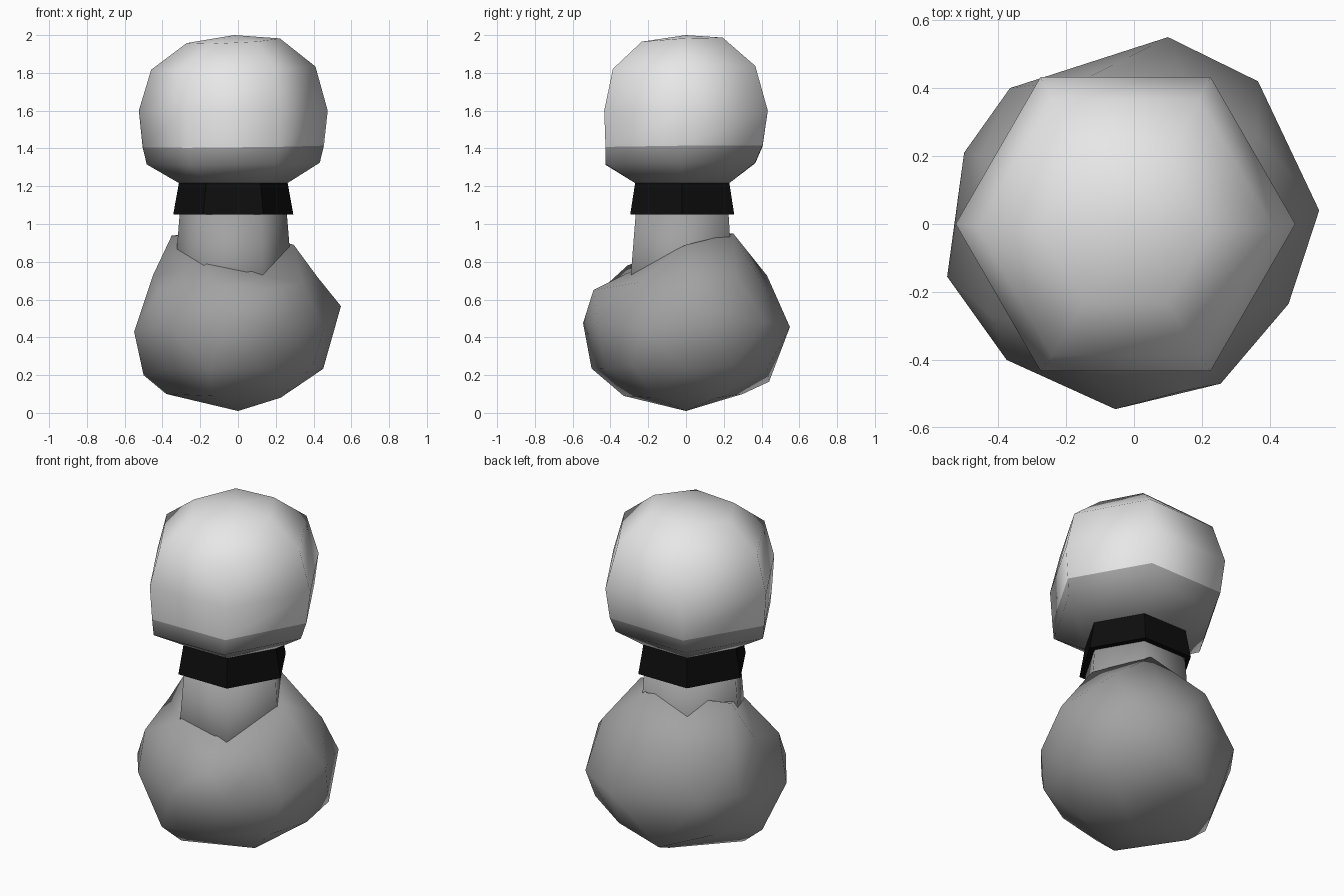
import bpy, bmesh, math
from mathutils import Vector

old = bpy.data.objects.get("Cube")
if old:
    bpy.data.objects.remove(old, do_unlink=True)


def material(name, value):
    mat = bpy.data.materials.new(name)
    mat.use_nodes = True
    color = (value, value, value, 1)
    mat.diffuse_color = color
    mat.node_tree.nodes["Principled BSDF"].inputs["Base Color"].default_value = color
    return mat


white = material("off white", 0.8)
gray = material("mid gray", 0.36)
black = material("black", 0.004)


def finish(name, bm, mats, smooth=True):
    bmesh.ops.recalc_face_normals(bm, faces=bm.faces)
    for face in bm.faces:
        face.smooth = smooth
    mesh = bpy.data.meshes.new(name)
    bm.to_mesh(mesh)
    bm.free()
    for mat in mats:
        mesh.materials.append(mat)
    obj = bpy.data.objects.new(name, mesh)
    bpy.context.collection.objects.link(obj)
    return obj


def hex_loft(rings, sides=6, apex=None):
    """Stack hexagons given as (radius, z, centre y, tilt)."""
    bm = bmesh.new()
    loops = []
    for radius, z, cy, tilt in rings:
        loop = []
        for i in range(sides):
            a = math.tau * i / sides
            x, y = radius * math.cos(a), radius * math.sin(a)
            loop.append(bm.verts.new((x - 0.025, y + cy, z + tilt * (x + y))))
        loops.append(loop)
    for low, high in zip(loops, loops[1:]):
        for i in range(sides):
            j = (i + 1) % sides
            bm.faces.new((low[i], low[j], high[j], high[i]))
    bm.faces.new(loops[0][::-1])
    if apex:
        tip = bm.verts.new(apex)
        for i in range(sides):
            bm.faces.new((loops[-1][i], loops[-1][(i + 1) % sides], tip))
    else:
        bm.faces.new(loops[-1])
    return bm


# Head: faceted ball, gray below the colour line
bm = hex_loft([(0.285, 1.215, -0.02, 0), (0.458, 1.32, -0.03, 0.01),
               (0.48, 1.41, -0.01, 0.01), (0.5, 1.6, 0, 0),
               (0.435, 1.825, -0.01, 0.02), (0.247, 1.97, -0.02, 0.05)],
              apex=(-0.02, 0, 2))
for face in bm.faces:
    face.material_index = int(face.calc_center_median().z < 1.41)
finish("head", bm, [white, gray])

# Collar and neck
finish("collar", hex_loft([(0.318, 1.05, -0.02, 0), (0.288, 1.217, -0.02, 0)]),
       [black], smooth=False)
finish("neck", hex_loft([(0.325, 0.55, -0.025, 0), (0.28, 1.1, -0.02, 0)]), [gray])

# Body: icosphere pulled into an irregular pebble with peaks round the neck
bm = bmesh.new()
bmesh.ops.create_icosphere(bm, subdivisions=2, radius=1)
for v in bm.verts:
    v.co = Vector((v.co.x * 0.53, v.co.y * 0.53, 0.48 + v.co.z * 0.47))
pulls = [
    # shoulder
    (0.42, 0, 0.72), (0.15, 0.4, 0.69), (0.15, -0.49, 0.65),
    (-0.42, -0.27, 0.65), (-0.45, 0.2, 0.7),
    (-0.14, -0.42, 0.68), (0.34, -0.25, 0.69),
    # waist
    (0.545, 0.04, 0.565), (0.455, -0.235, 0.45), (0.255, -0.47, 0.48),
    (-0.055, -0.545, 0.475), (-0.375, -0.4, 0.46), (-0.55, -0.155, 0.43),
    (-0.5, 0.21, 0.48), (-0.365, 0.4, 0.48), (0.1, 0.55, 0.455), (0.365, 0.42, 0.48),
    # underside
    (-0.5, 0, 0.2), (0.42, 0.25, 0.25), (0.4, -0.28, 0.25),
    (-0.15, -0.5, 0.235), (-0.13, 0.44, 0.165),
    (-0.38, 0, 0.1), (-0.14, -0.33, 0.09), (-0.1, 0.3, 0.1),
    # peaks and hidden top
    (-0.16, -0.31, 0.78), (0.05, -0.32, 0.735), (0.295, 0, 0.89),
    (0.09, 0.25, 0.95), (-0.35, 0.08, 0.94), (0, 0, 0.85),
]
pool = list(bm.verts)
for point in map(Vector, pulls):
    vert = min(pool, key=lambda v: (v.co - point).length)
    pool.remove(vert)
    vert.co = point
finish("body", bm, [gray])
